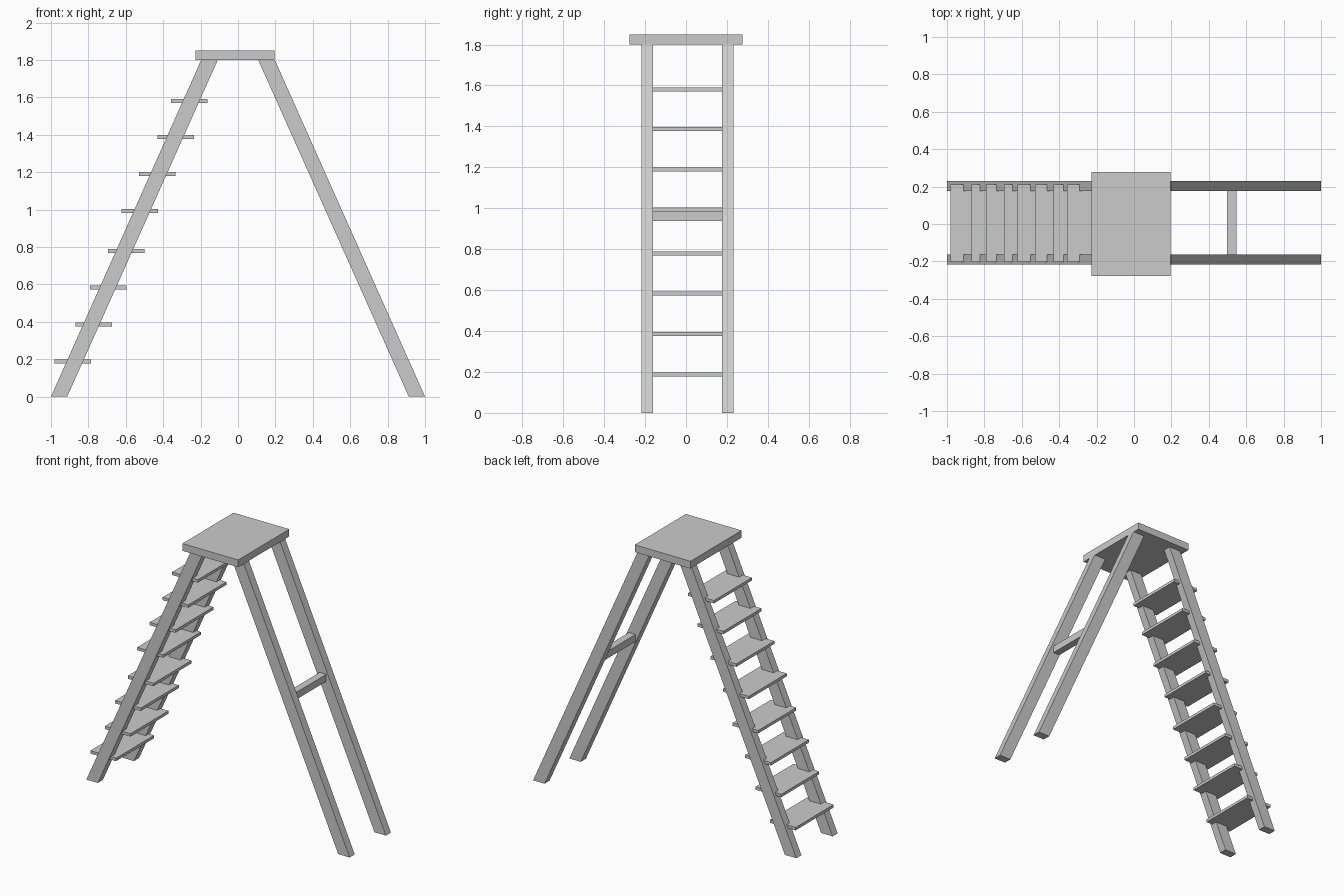
import bpy, bmesh

if "Cube" in bpy.data.objects:
    bpy.data.objects.remove(bpy.data.objects["Cube"])


def prism(name, profile, y0, y1):
    """Extrude an (x, z) outline from y0 to y1."""
    bm = bmesh.new()
    face = bm.faces.new([bm.verts.new((x, y0, z)) for x, z in profile])
    ext = bmesh.ops.extrude_face_region(bm, geom=[face])
    verts = [g for g in ext["geom"] if isinstance(g, bmesh.types.BMVert)]
    bmesh.ops.translate(bm, verts=verts, vec=(0, y1 - y0, 0))
    bmesh.ops.recalc_face_normals(bm, faces=bm.faces[:])
    mesh = bpy.data.meshes.new(name)
    bm.to_mesh(mesh)
    bm.free()
    obj = bpy.data.objects.new(name, mesh)
    bpy.context.collection.objects.link(obj)
    return obj


def box(name, x0, x1, y0, y1, z0, z1):
    return prism(name, [(x0, z0), (x1, z0), (x1, z1), (x0, z1)], y0, y1)


# Top platform
box("platform", -0.228, 0.195, -0.277, 0.277, 1.80, 1.85)

# Four slanted legs, cut level at floor and platform
leg = [(0.913, 0), (1.0, 0), (0.197, 1.80), (0.108, 1.80)]
for side, sx in (("step", -1), ("support", 1)):
    for end, y0, y1 in (("front", -0.217, -0.162), ("back", 0.176, 0.231)):
        prism(f"{side}_leg_{end}", [(sx * x, z) for x, z in leg], y0, y1)

# Treads, let into the step legs (left edge x, centre z)
treads = [(-0.98, 0.188), (-0.87, 0.386), (-0.792, 0.583), (-0.696, 0.778),
          (-0.624, 0.993), (-0.529, 1.19), (-0.431, 1.388), (-0.359, 1.58)]
for i, (x, z) in enumerate(treads, 1):
    box(f"tread_{i}", x, x + 0.195, -0.202, 0.21, z - 0.01, z + 0.01)

# Brace between the support legs
box("brace", 0.497, 0.547, -0.217, 0.18, 0.937, 0.986)
